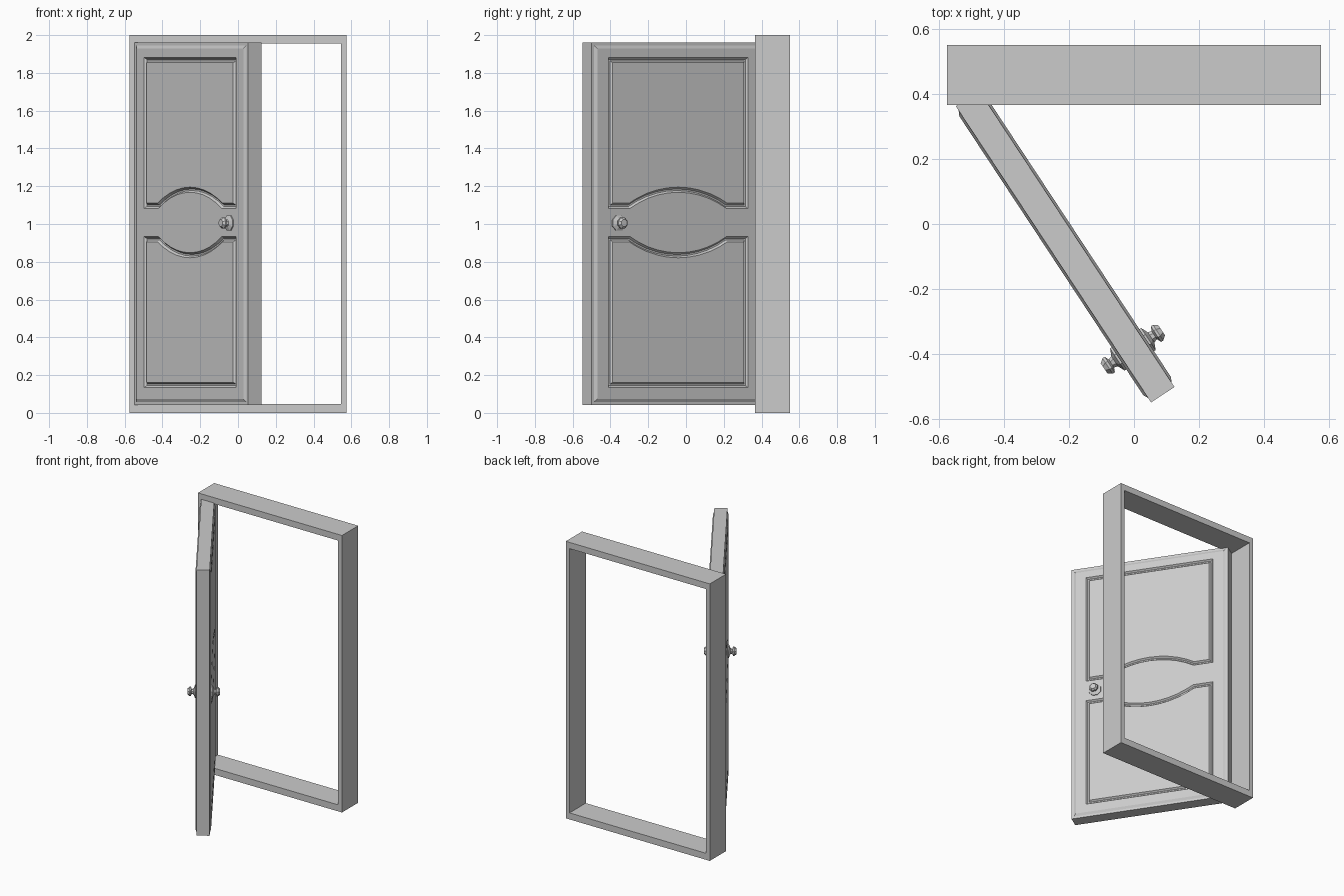
import bpy, bmesh, math
from mathutils import Vector, Matrix

cube = bpy.data.objects.get("Cube")
if cube:
    bpy.data.objects.remove(cube, do_unlink=True)

grey = bpy.data.materials.new("plain grey")
grey.use_nodes = True
grey.diffuse_color = (0.6, 0.6, 0.6, 1)
grey.node_tree.nodes["Principled BSDF"].inputs["Base Color"].default_value = (0.6, 0.6, 0.6, 1)


def make_object(name, bm, matrix=Matrix()):
    bmesh.ops.recalc_face_normals(bm, faces=bm.faces)
    mesh = bpy.data.meshes.new(name)
    bm.to_mesh(mesh)
    bm.free()
    mesh.materials.append(grey)
    obj = bpy.data.objects.new(name, mesh)
    obj.matrix_world = matrix
    bpy.context.collection.objects.link(obj)
    return obj


def rect(x0, x1, z0, z1):
    return [Vector(p) for p in ((x0, z0), (x1, z0), (x1, z1), (x0, z1))]


def inset(loop, d):
    """Mitred inward offset of a counter-clockwise outline."""
    out = []
    for i, p in enumerate(loop):
        a = (p - loop[i - 1]).normalized()
        b = (loop[(i + 1) % len(loop)] - p).normalized()
        na, nb = Vector((-a.y, a.x)), Vector((-b.y, b.x))
        out.append(p + (na + nb) * d / (1 + na.dot(nb)))
    return out


def ring(bm, loop, y):
    return [bm.verts.new((p.x, y, p.y)) for p in loop]


def bridge(bm, a, b):
    n = len(a)
    for i in range(n):
        j = (i + 1) % n
        bm.faces.new((a[i], a[j], b[j], b[i]))


# Door frame: a rectangular tube
bm = bmesh.new()
outer, inner = rect(-0.575, 0.575, 0, 2), rect(-0.545, 0.545, 0.047, 1.955)
rings = [ring(bm, loop, y) for loop, y in
         ((outer, 0.365), (outer, 0.55), (inner, 0.55), (inner, 0.365))]
for i in range(4):
    bridge(bm, rings[i - 1], rings[i])
make_object("door_frame", bm)

# Door leaf, built from its hinge corner and swung open
WIDTH, THICK, LOW, HIGH = 1.09, 0.086, 0.042, 1.961
RAISE, GROOVE, DEPTH, MID = 0.008, 0.027, 0.012, 1.008
swing = Matrix.Translation((-0.5475, 0.362, 0)) @ Matrix.Rotation(math.radians(-56.6), 4, 'Z')


def panel_outline(upper):
    """Panel whose edge towards the door's middle bows around the centre."""
    cx, half, chord, rise, steps = WIDTH / 2, 0.443, 0.305, 0.085, 10
    near, far = 0.075, 0.873
    radius = (chord ** 2 + rise ** 2) / (2 * rise)
    sweep = math.asin(chord / radius)
    pts = [Vector((cx - half, near))]
    for i in range(steps + 1):
        a = sweep * (2 * i / steps - 1)
        pts.append(Vector((cx + radius * math.sin(a),
                           near + rise - radius + radius * math.cos(a))))
    pts += [Vector((cx + half, near)), Vector((cx + half, far)), Vector((cx - half, far))]
    if upper:
        return [Vector((p.x, MID + p.y)) for p in pts]
    return [Vector((p.x, MID - p.y)) for p in reversed(pts)]


def ring_edges(bm, verts):
    return [bm.edges.get((v, verts[i - 1])) for i, v in enumerate(verts)]


bm = bmesh.new()
slab = rect(0, WIDTH, LOW, HIGH)
edges_of_slab = []
for side in (-1, 1):
    def level(h):
        return THICK / 2 + side * (THICK / 2 + h)
    # bevelled raised field
    base = ring(bm, slab, level(0))
    foot = ring(bm, inset(slab, 0.016), level(0))
    top = ring(bm, inset(slab, 0.032), level(RAISE))
    bridge(bm, base, foot)
    bridge(bm, foot, top)
    edges_of_slab.append(base)
    field = ring_edges(bm, top)
    # moulded groove around each panel
    for upper in (True, False):
        line = panel_outline(upper)
        steps = ((0, RAISE), (0.35, RAISE - DEPTH), (0.65, RAISE - DEPTH), (1, RAISE))
        loops = [ring(bm, inset(line, f * GROOVE), level(h)) for f, h in steps]
        for a, b in zip(loops, loops[1:]):
            bridge(bm, a, b)
        bm.faces.new(loops[-1])
        field += ring_edges(bm, loops[0])
    bmesh.ops.triangle_fill(bm, edges=field, use_beauty=True)
bridge(bm, *edges_of_slab)
make_object("door_leaf", bm, swing)

# Knobs: eight-sided lathed profile (radius, height)
PROFILE = ((0.044, 0), (0.044, 0.014), (0.02, 0.024), (0.016, 0.036),
           (0.031, 0.042), (0.031, 0.05), (0.02, 0.063))
for name, side in (("front_knob", -1), ("back_knob", 1)):
    bm = bmesh.new()
    rings = []
    for r, h in PROFILE:
        y = THICK / 2 + side * (THICK / 2 + h)
        rings.append([bm.verts.new((WIDTH - 0.167 + r * math.cos(a), y, 1.005 + r * math.sin(a)))
                      for a in (math.pi * (k + 0.5) / 4 for k in range(8))])
    for a, b in zip(rings, rings[1:]):
        bridge(bm, a, b)
    bm.faces.new(rings[0])
    bm.faces.new(rings[-1])
    make_object(name, bm, swing)
